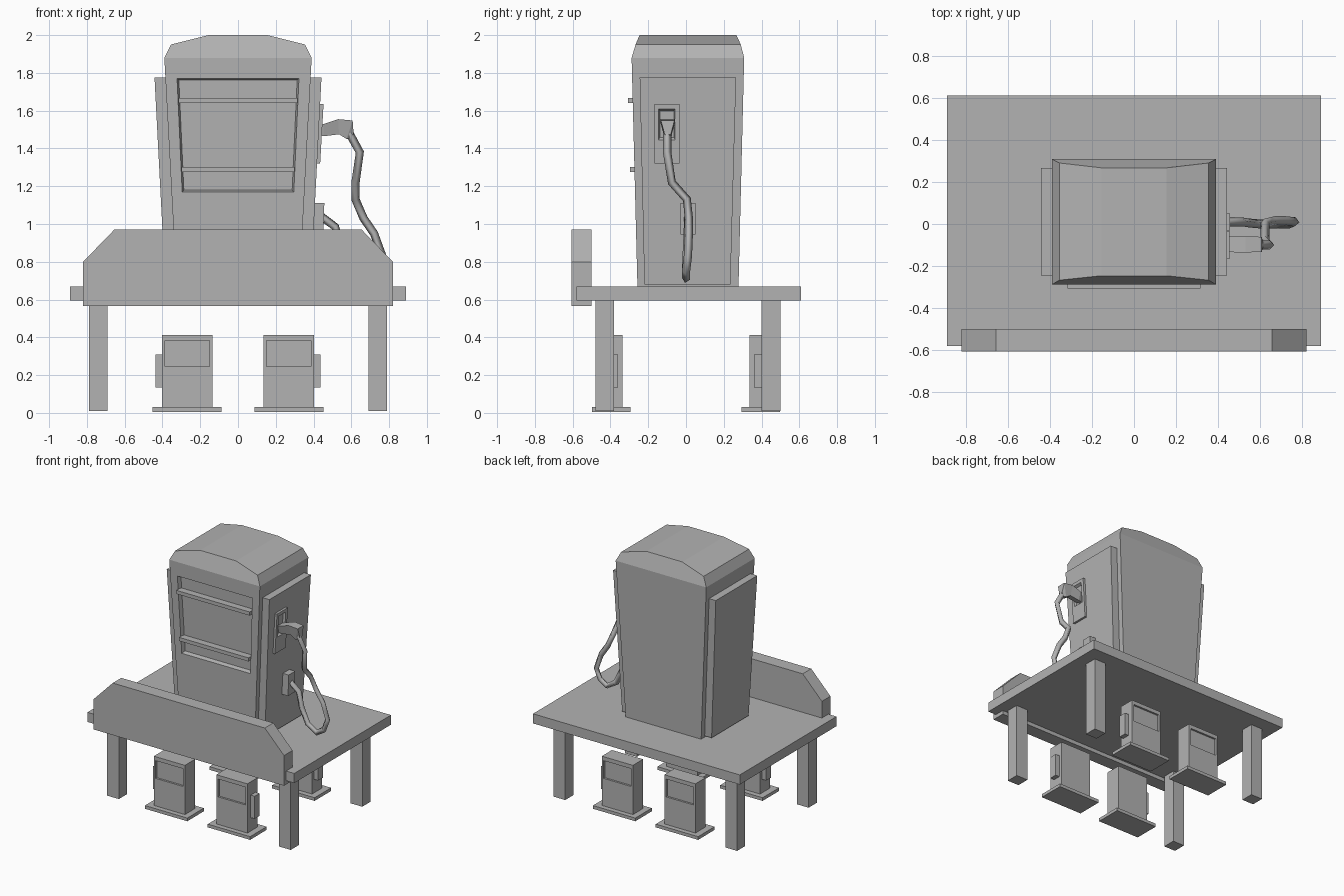
import bpy, bmesh
from mathutils import Vector

cube = bpy.data.objects.get("Cube")
if cube:
    bpy.data.objects.remove(cube, do_unlink=True)

GREY = 0.45
mat = bpy.data.materials.new("plain grey")
mat.use_nodes = True
mat.diffuse_color = (GREY, GREY, GREY, 1)
mat.node_tree.nodes["Principled BSDF"].inputs["Base Color"].default_value = (GREY, GREY, GREY, 1)


def finish(bm, name):
    bmesh.ops.recalc_face_normals(bm, faces=bm.faces)
    mesh = bpy.data.meshes.new(name)
    bm.to_mesh(mesh)
    bm.free()
    mesh.materials.append(mat)
    obj = bpy.data.objects.new(name, mesh)
    bpy.context.collection.objects.link(obj)
    return obj


def recess(bm, face, u, v, depth, shrink=0.0):
    """Cut a sunken rectangle into a quad; u and v are ranges across it."""
    a, b, c, d = outer = list(face.verts)
    face.normal_update()
    push = face.normal * -depth

    def at(s, t):
        return a.co.lerp(b.co, s).lerp(d.co.lerp(c.co, s), t)

    corners = [(u[0], v[0]), (u[1], v[0]), (u[1], v[1]), (u[0], v[1])]
    rim = [bm.verts.new(at(*p)) for p in corners]
    mid = sum((w.co for w in rim), Vector()) / 4
    floor = [bm.verts.new(w.co.lerp(mid, shrink) + push) for w in rim]
    bm.faces.remove(face)
    for i in range(4):
        j = (i + 1) % 4
        bm.faces.new((outer[i], outer[j], rim[j], rim[i]))
        bm.faces.new((rim[i], rim[j], floor[j], floor[i]))
    bm.faces.new(floor)


def block(name, x, y, z, top_x=None, top_y=None, sunk=None):
    """Box or tapered box; sunk = (side, u, v, depth) adds a recess."""
    bm = bmesh.new()
    rings = []
    for (x0, x1), (y0, y1), h in ((x, y, z[0]), (top_x or x, top_y or y, z[1])):
        rings.append([bm.verts.new(p) for p in
                      ((x0, y0, h), (x1, y0, h), (x1, y1, h), (x0, y1, h))])
    lo, hi = rings
    bm.faces.new(lo[::-1])
    bm.faces.new(hi)
    sides = {}
    for i, side in enumerate(("front", "left", "back", "right")):
        j = (i + 1) % 4
        sides[side] = bm.faces.new((lo[i], lo[j], hi[j], hi[i]))
    if sunk:
        recess(bm, sides[sunk[0]], *sunk[1:])
    return finish(bm, name)


def span(a, b, sign):
    return tuple(sorted((a * sign, b * sign)))


# Table top and legs
block("platform", (-0.89, 0.89), (-0.58, 0.61), (0.595, 0.67))
for sx, side in ((-1, "right"), (1, "left")):
    for y, end in (((-0.48, -0.38), "front"), ((0.40, 0.50), "back")):
        block(f"{end}_{side}_leg", span(0.69, 0.79, sx), y, (0.01, 0.595))

# Front board with clipped top corners
bm = bmesh.new()
half = [(0.82, 0.565), (0.82, 0.80), (0.655, 0.97)]
outline = half + [(-x, z) for x, z in reversed(half)]
face = bm.faces.new([bm.verts.new((x, -0.605, z)) for x, z in outline])
ext = bmesh.ops.extrude_face_region(bm, geom=[face])["geom"]
bmesh.ops.translate(bm, vec=(0, 0.105, 0),
                    verts=[g for g in ext if isinstance(g, bmesh.types.BMVert)])
bm.faces.new([v for v in bm.verts if v.co.y < -0.6]) if len(bm.faces) < 8 else None
finish(bm, "front_board")

# Large pump cabinet: tapered sides with a faceted domed roof
bm = bmesh.new()
half = [(0.325, 0.67, -0.257, 0.278), (0.39, 1.88, -0.288, 0.308),
        (0.355, 1.95, -0.267, 0.29), (0.155, 2.0, -0.246, 0.267)]
loop = half + [(-x, z, f, b) for x, z, f, b in reversed(half)]
front = [bm.verts.new((x, f, z)) for x, z, f, b in loop]
back = [bm.verts.new((x, b, z)) for x, z, f, b in loop]
n = len(loop)
for i in range(n):
    j = (i + 1) % n
    bm.faces.new((front[i], front[j], back[j], back[i]))
bm.faces.new(front[1:7])
bm.faces.new(back[1:7][::-1])
bm.faces.new((back[0], back[7], back[6], back[1]))
panel = bm.faces.new((front[7], front[0], front[1], front[6]))
recess(bm, panel, (0.08, 0.92), (0.413, 0.909), 0.03, 0.03)
finish(bm, "pump_cabinet")

# Ledges across the display recess
block("upper_ledge", (-0.315, 0.315), (-0.306, -0.24), (1.64, 1.668))
block("lower_ledge", (-0.298, 0.298), (-0.297, -0.24), (1.275, 1.303))

# Side panels
for sx, side in ((-1, "right"), (1, "left")):
    block(f"{side}_side_panel", span(0.30, 0.385, sx), (-0.22, 0.235), (0.68, 1.775),
          span(0.35, 0.442, sx), (-0.245, 0.265))

# Nozzle holder and hose socket
block("nozzle_holder", (0.39, 0.435), (-0.167, -0.034), (1.32, 1.635), (0.40, 0.453),
      sunk=("left", (0.17, 0.82), (0.40, 0.92), 0.025, 0.2))
block("hose_socket", (0.37, 0.452), (-0.03, 0.05), (0.945, 1.11), (0.38, 0.457))

# Nozzle: trapezoid sections lofted outwards, ending in a downturned grip
bm = bmesh.new()
sections = [((0.41, 1.465), (0.41, 1.515), 0.02), ((0.455, 1.465), (0.455, 1.53), 0.037),
            ((0.535, 1.475), (0.53, 1.555), 0.038), ((0.575, 1.45), (0.607, 1.548), 0.036),
            ((0.59, 1.455), (0.612, 1.475), 0.016)]
rings = []
for low, high, w in sections:
    rings.append([bm.verts.new((p[0], -0.097 + s, p[1])) for p, s in
                  ((low, -w * 0.5), (low, w * 0.5), (high, w), (high, -w))])
for r, q in zip(rings, rings[1:]):
    for i in range(4):
        j = (i + 1) % 4
        bm.faces.new((r[i], r[j], q[j], q[i]))
bm.faces.new(rings[0])
bm.faces.new(rings[-1])
finish(bm, "nozzle")

# Hose hanging in a loop from the nozzle to the socket
curve = bpy.data.curves.new("hose", "CURVE")
curve.dimensions = "3D"
curve.bevel_depth = 0.022
curve.bevel_resolution = 0
curve.use_fill_caps = True
path = [(0.59, -0.10, 1.48), (0.645, -0.10, 1.38), (0.622, -0.075, 1.22),
        (0.622, 0.005, 1.13), (0.665, 0.015, 1.03), (0.72, 0.015, 0.95),
        (0.765, 0.01, 0.83), (0.74, 0, 0.75), (0.68, 0, 0.71), (0.60, 0, 0.76),
        (0.545, 0.005, 0.87), (0.515, 0.01, 0.985), (0.44, 0.01, 1.04)]
spline = curve.splines.new("POLY")
spline.points.add(len(path) - 1)
for point, co in zip(spline.points, path):
    point.co = (*co, 1)
curve.materials.append(mat)
bpy.context.collection.objects.link(bpy.data.objects.new("hose", curve))

# Small pumps under the table, screens facing outwards
for sx, side in ((-1, "right"), (1, "left")):
    for sy, end in ((-1, "front"), (1, "back")):
        name = f"{end}_{side}_small_pump"
        block(f"{name}_base", span(0.088, 0.453, sx), span(0.295, 0.498, sy), (0.005, 0.03))
        block(f"{name}_body", span(0.135, 0.403, sx), span(0.335, 0.46, sy), (0.03, 0.413),
              sunk=(end, (0.06, 0.94), (0.56, 0.92), 0.015))
        if (end, side) != ("back", "right"):
            block(f"{name}_handle", span(0.40, 0.438, sx), span(0.36, 0.42, sy), (0.135, 0.31))
